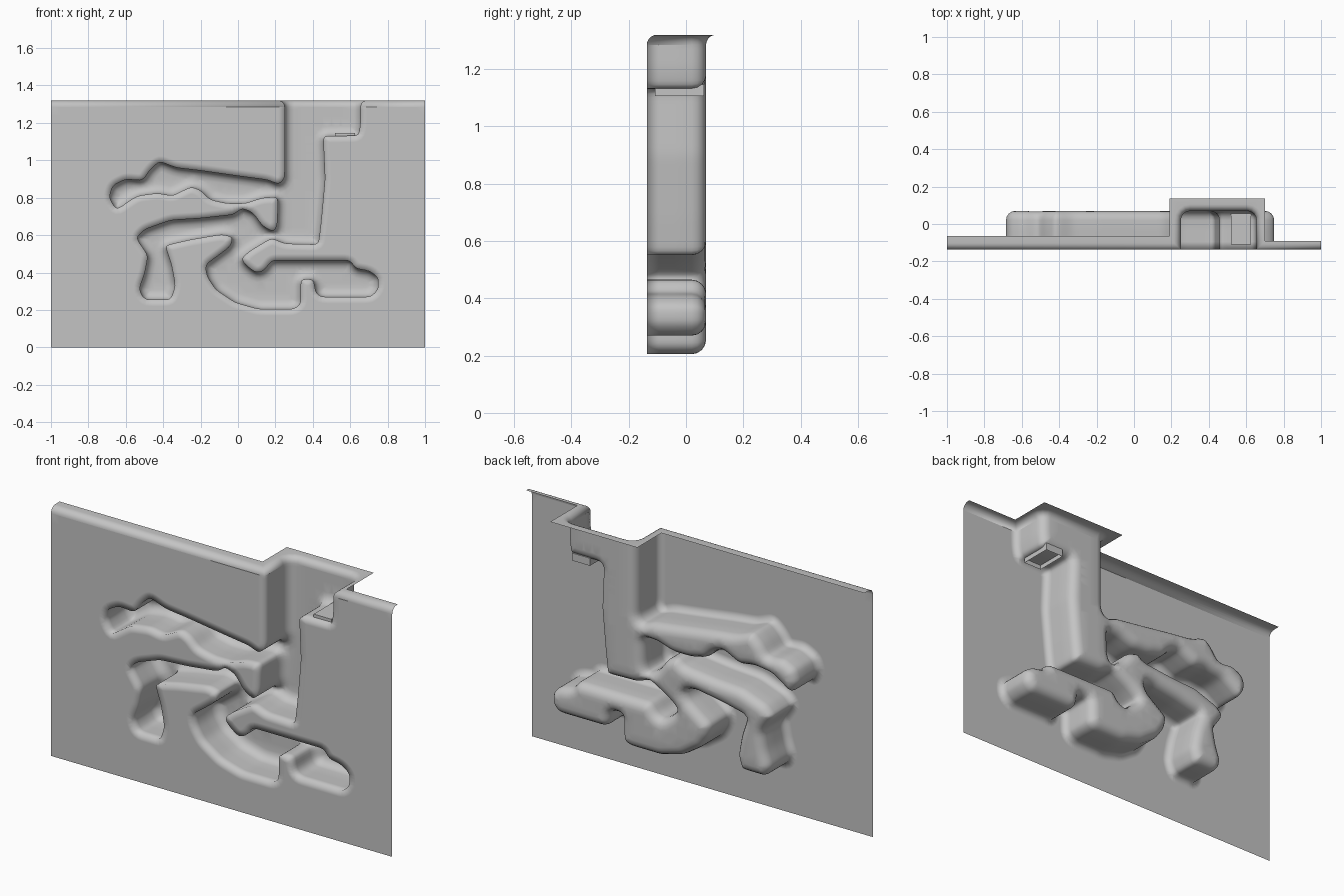
import bpy, bmesh, math
from mathutils import Vector, kdtree
from mathutils.geometry import delaunay_2d_cdt

if "Cube" in bpy.data.objects:
    bpy.data.objects.remove(bpy.data.objects["Cube"])

FRONT, BACK, REAR = -0.137, 0.07, 0.137   # wall plane, cave back, flange rear
TOP, LIP, ROUND = 1.32, 0.035, 0.05       # height, top bend radius, cave fillet
T = TOP - LIP
L, R = 0.25, 0.655                        # shaft sides at the top

stone = bpy.data.materials.new("grey stone")
stone.diffuse_color = (0.55, 0.55, 0.55, 1)
stone.use_nodes = True
stone.node_tree.nodes["Principled BSDF"].inputs["Base Color"].default_value = stone.diffuse_color

# Cave outline in x, z, walked with the hollow on the left hand
upper_gallery = [
    (L, T), (0.25, 0.9), (0.22, 0.87), (0.16, 0.895), (0.01, 0.915), (-0.2, 0.945),
    (-0.33, 0.96), (-0.42, 0.995), (-0.47, 0.95), (-0.51, 0.89), (-0.6, 0.9),
    (-0.67, 0.865), (-0.69, 0.8), (-0.65, 0.735), (-0.6, 0.77), (-0.54, 0.81),
    (-0.43, 0.825), (-0.35, 0.81), (-0.25, 0.86), (-0.2, 0.84), (-0.15, 0.79),
    (-0.06, 0.77), (0.04, 0.77), (0.13, 0.8), (0.21, 0.805)]
middle_gallery = [
    (0.215, 0.78), (0.21, 0.65), (0.19, 0.615), (0.13, 0.65), (0.08, 0.72),
    (0.02, 0.745), (-0.02, 0.71), (-0.2, 0.69), (-0.36, 0.68), (-0.5, 0.63),
    (-0.545, 0.585), (-0.48, 0.49), (-0.5, 0.39), (-0.53, 0.31), (-0.5, 0.255),
    (-0.36, 0.255), (-0.335, 0.33), (-0.355, 0.44), (-0.39, 0.545), (-0.26, 0.575),
    (-0.085, 0.605), (-0.025, 0.59), (-0.04, 0.54), (-0.12, 0.48)]
lower_gallery = [
    (-0.175, 0.44), (-0.165, 0.38), (-0.12, 0.31), (-0.015, 0.24), (0.11, 0.205),
    (0.3, 0.205), (0.335, 0.23), (0.335, 0.365), (0.405, 0.365), (0.415, 0.29),
    (0.44, 0.27), (0.71, 0.27), (0.75, 0.31), (0.75, 0.375), (0.7, 0.41),
    (0.63, 0.42), (0.6, 0.465), (0.18, 0.465), (0.14, 0.41), (0.1, 0.395),
    (0.04, 0.44), (0.015, 0.475), (0.07, 0.52)]
shaft_side = [
    (0.18, 0.585), (0.25, 0.555), (0.43, 0.55), (0.445, 0.68), (0.465, 0.9),
    (0.455, 1.13), (0.645, 1.132), (R, 1.2), (R, T)]


def resample(points, step):
    """Evenly spaced points along a polyline."""
    out = []
    for a, b in zip(points, points[1:]):
        a, b = Vector(a), Vector(b)
        n = max(1, round((b - a).length / step))
        out += [a.lerp(b, i / n) for i in range(n)]
    return out + [Vector(points[-1])]


# Softened outline and its inward normals
line = resample(upper_gallery + middle_gallery + lower_gallery + shaft_side, 0.014)
for _ in range(3):
    line = [line[0]] + [(a + 2 * b + c) / 4 for a, b, c in
                        zip(line, line[1:], line[2:])] + [line[-1]]
N = len(line)
normals = []
for i in range(N):
    t = (line[min(i + 1, N - 1)] - line[max(i - 1, 0)]).normalized()
    normals.append(Vector((-t.y, t.x)))
normals[0], normals[-1] = Vector((1, 0)), Vector((-1, 0))

dense = resample(line, 0.002)
tree = kdtree.KDTree(len(dense))
for i, p in enumerate(dense):
    tree.insert((p.x, p.y, 0), i)
tree.balance()


def distance(p):
    return tree.find((p.x, p.y, 0))[2]


def inside(p):
    hit = False
    for a, b in zip(line, line[1:] + line[:1]):
        if (a.y > p.y) != (b.y > p.y):
            if p.x < a.x + (p.y - a.y) * (b.x - a.x) / (b.y - a.y):
                hit = not hit
    return hit


def depth(d):
    d = min(d, ROUND)
    return BACK - ROUND + math.sqrt(max(0, ROUND ** 2 - (ROUND - d) ** 2))


# Plan points: outline, fillet rings inside, one ring outside, coarse grid
angles = [math.radians(a) for a in (22.5, 45, 67.5, 90)]
offsets = [ROUND * (1 - math.cos(a)) for a in angles] + [-0.035]
pts = list(line)
for off in offsets:
    for p, n in zip(line, normals):
        q = p + n * off
        if abs(q.x) < 1 and 0 < q.y <= T + 1e-5 and distance(q) > abs(off) * 0.96 - 0.0003:
            pts.append(Vector((q.x, min(q.y, T))))
for i in range(41):
    for j in range(27):
        q = Vector((-1 + i * 0.05, T * j / 26))
        if distance(q) > 0.055:
            pts.append(q)
flat, _, tris, orig, _, _ = delaunay_2d_cdt(
    pts, [(i, i + 1) for i in range(N - 1)], [], 0, 1e-5)

# Cave wall: flat front sheet, recessed back sheet, side walls between
bm = bmesh.new()
front, back = {}, {}


def vert(i, hollow):
    store = back if hollow else front
    if i not in store:
        p = flat[i]
        edge = any(o < N for o in orig[i])
        y = depth(0 if edge else distance(p)) if hollow else FRONT
        store[i] = bm.verts.new((p.x, y, p.y))
    return store[i]


def face(verts):
    try:
        bm.faces.new(verts)
    except ValueError:
        pass


for tri in tris:
    a, b, c = (flat[i] for i in tri)
    if abs((b - a).cross(c - a)) < 1e-9:
        continue
    hollow = inside((a + b + c) / 3)
    face([vert(i, hollow) for i in tri])

rows = [[bm.verts.new((p.x, y, p.y)) for p in line]
        for y in (FRONT, -0.095, -0.04, BACK - ROUND)]
for r0, r1 in zip(rows, rows[1:]):
    for i in range(N - 1):
        face((r0[i], r0[i + 1], r1[i + 1], r1[i]))

# Top flange: (point, bend direction, outer rim point) around the shaft mouth
stations = [((-1, FRONT), (0, 1), (-1, -0.065)), ((L, FRONT), (-1, 1), (0.19, -0.065))]
arc = [0] + angles
for side, cx, rim, order in ((-1, L + ROUND, 0.19, arc), (1, R - ROUND, 0.70, arc[::-1])):
    for a in order:
        n = (side * math.cos(a), math.sin(a))
        p = (cx + ROUND * n[0], BACK - ROUND + ROUND * n[1])
        outer = (rim if a < 1.5 else cx, BACK - ROUND if a == 0 else REAR)
        stations.append((p, n, outer))
stations += [((R, FRONT), (1, 1), (0.70, -0.09)), ((1, FRONT), (0, 1), (1, -0.09))]

rings = []
for k in range(6):
    a = math.pi / 2 * k / 5
    off = LIP * (1 - math.cos(a))
    rings.append([bm.verts.new((p[0] + n[0] * off, p[1] + n[1] * off, T + LIP * math.sin(a)))
                  for p, n, o in stations])
rings.append([bm.verts.new((o[0], o[1], TOP)) for p, n, o in stations])
for r0, r1 in zip(rings, rings[1:]):
    for i in range(len(stations) - 1):
        face((r0[i], r0[i + 1], r1[i + 1], r1[i]))

bmesh.ops.remove_doubles(bm, verts=bm.verts, dist=0.0004)
for f in bm.faces:
    f.smooth = True


def add_object(name, mesh_data):
    mesh = bpy.data.meshes.new(name)
    mesh_data.to_mesh(mesh)
    mesh_data.free()
    mesh.materials.append(stone)
    obj = bpy.data.objects.new(name, mesh)
    bpy.context.collection.objects.link(obj)
    return obj


add_object("cave_wall", bm)

# Small bottomless box sunk into the shaft ledge
box = bmesh.new()
bmesh.ops.create_cube(box, size=1)
bmesh.ops.delete(box, geom=[f for f in box.faces if f.normal.z < -0.5], context='FACES_ONLY')
for v in box.verts:
    v.co = (0.572 + v.co.x * 0.105, -0.023 + v.co.y * 0.171, 1.127 + v.co.z * 0.04)
add_object("ledge_box", box)
